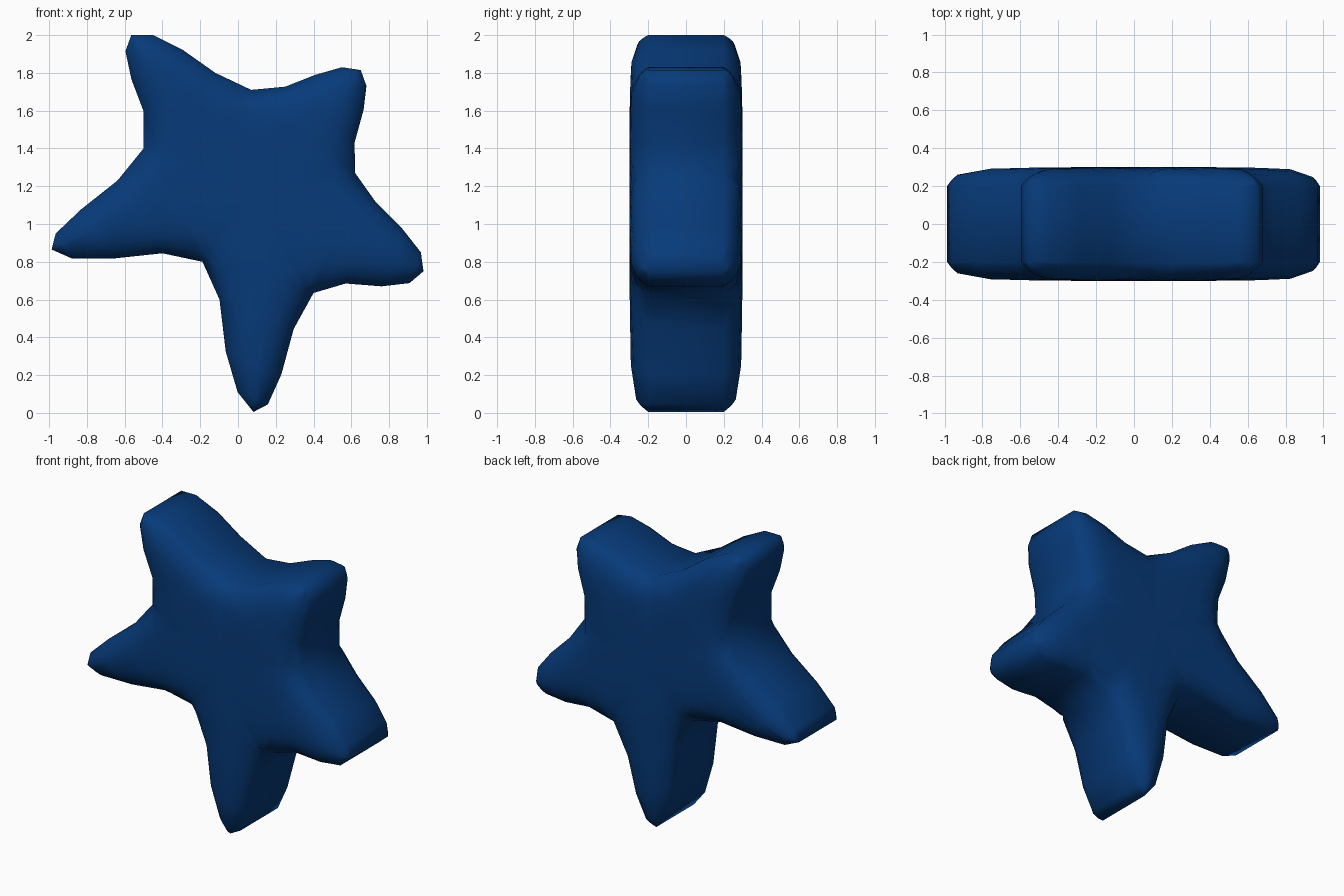
import bpy, bmesh, math
from mathutils import Vector as V

if "Cube" in bpy.data.objects:
    bpy.data.objects.remove(bpy.data.objects["Cube"])

# Hand-drawn star outline (x, z): 8 points per arm, each arm starting at its tip
ARMS = [
    [(-.565, 2.0), (-.45, 2.0), (-.29, 1.92), (-.12, 1.80), (.07, 1.71), (.25, 1.727), (.41, 1.79), (.55, 1.83)],
    [(.65, 1.815), (.68, 1.73), (.665, 1.605), (.617, 1.43), (.62, 1.27), (.73, 1.115), (.87, .975), (.968, .85)],
    [(.982, .75), (.908, .687), (.76, .67), (.57, .685), (.40, .635), (.295, .445), (.23, .205), (.158, .045)],
    [(.082, .005), (-.002, .11), (-.065, .325), (-.098, .60), (-.188, .80), (-.40, .845), (-.653, .818), (-.88, .818)],
    [(-.987, .865), (-.965, .95), (-.83, 1.078), (-.638, 1.23), (-.50, 1.40), (-.50, 1.597), (-.564, 1.765), (-.596, 1.915)],
]
HALF, WALL = 0.30, 0.20   # half depth at the middle, half depth of the straight side wall
outline = [V(p) for arm in ARMS for p in arm]
N = len(outline)


def edge_distance(p):
    best = 9.0
    for i in range(N):
        a, b = outline[i - 1], outline[i]
        ab = b - a
        t = max(0, min(1, (p - a).dot(ab) / ab.length_squared))
        best = min(best, (p - a - ab * t).length)
    return best


def depth(p):
    """Soft pillow rounding: wall height at the rim, full depth inside."""
    return HALF - (HALF - WALL) * math.exp(-edge_distance(p) / 0.05)


bm = bmesh.new()


def add_face(points):
    bm.faces.new([bm.verts.new(p) for p in points])


def add_cap_grid(rows):
    """Front and back quads over a grid of flat points."""
    for r0, r1 in zip(rows, rows[1:]):
        for i in range(len(r0) - 1):
            quad = [r0[i], r0[i + 1], r1[i + 1], r1[i]]
            pts = [q for k, q in enumerate(quad) if (q - quad[k - 1]).length > 1e-5]
            if len(pts) < 3:
                continue
            for side in (-1, 1):
                add_face([(q.x, side * depth(q), q.y) for q in pts])


STEPS = (0, .10, .24, .40, .60, .76, .90, 1)
centre = sum((outline[i] for i in range(4, N, 8)), V((0, 0))) / 5

for tip in range(0, N, 8):
    # Arm: cross rows from the tip down to the two valleys
    rows = []
    for k in range(5):
        a, b = outline[(tip - k) % N], outline[(tip + k) % N]
        rows.append([a.lerp(b, u) for u in STEPS])
    # extra row close to the tip keeps its end rounded
    rows.insert(1, [p.lerp(q, .5) if 0 < i < len(STEPS) - 1 else q
                    for i, (p, q) in enumerate(zip(rows[0], rows[1]))])
    add_cap_grid(rows)
    # Body: from the valley row to the centre
    base = rows[-1]
    add_cap_grid([[centre.lerp(p, s) for p in base] for s in (1, .92, .78, .5, 0)])

# Side wall around the outline
for i in range(N):
    a, b = outline[i - 1], outline[i]
    for y0, y1 in ((-WALL, 0), (0, WALL)):
        add_face([(a.x, y0, a.y), (b.x, y0, b.y), (b.x, y1, b.y), (a.x, y1, a.y)])

bmesh.ops.remove_doubles(bm, verts=bm.verts, dist=1e-4)
bmesh.ops.recalc_face_normals(bm, faces=bm.faces)
for f in bm.faces:
    f.smooth = True

mesh = bpy.data.meshes.new("star")
bm.to_mesh(mesh)
bm.free()
star = bpy.data.objects.new("star", mesh)
bpy.context.collection.objects.link(star)

blue = bpy.data.materials.new("blue")
blue.diffuse_color = (0.002, 0.042, 0.19, 1)
blue.use_nodes = True
blue.node_tree.nodes["Principled BSDF"].inputs["Base Color"].default_value = blue.diffuse_color
mesh.materials.append(blue)
